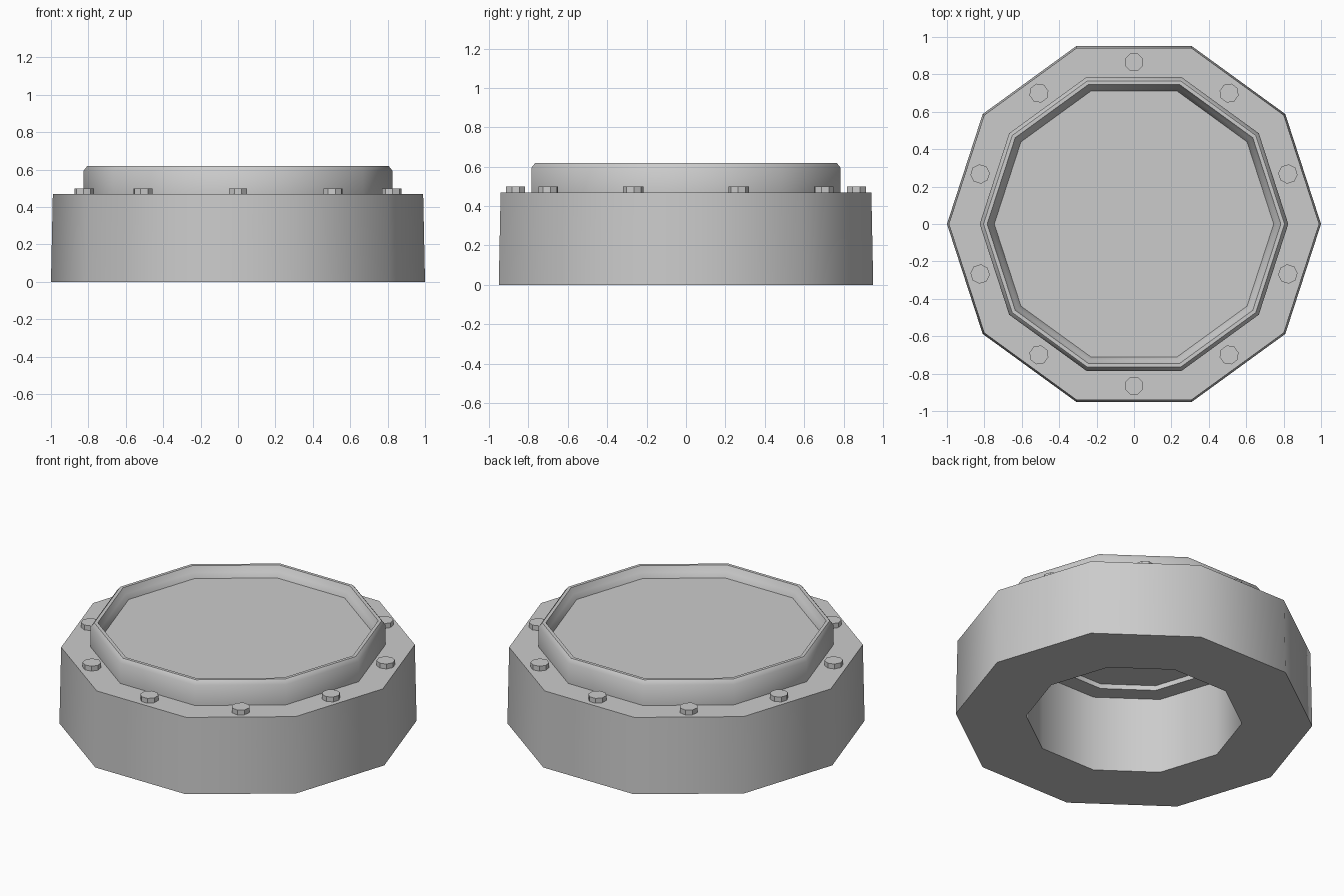
import bpy
import math

SIDES = 10

if "Cube" in bpy.data.objects:
    bpy.data.objects.remove(bpy.data.objects["Cube"], do_unlink=True)

# One plain metal colour
grey = bpy.data.materials.new("grey_metal")
grey.use_nodes = True
colour = (0.6, 0.6, 0.6, 1.0)
grey.diffuse_color = colour
grey.node_tree.nodes["Principled BSDF"].inputs["Base Color"].default_value = colour


def finish(obj, angle):
    obj.data.materials.append(grey)
    bpy.ops.object.select_all(action="DESELECT")
    obj.select_set(True)
    bpy.context.view_layer.objects.active = obj
    bpy.ops.object.shade_smooth_by_angle(angle=math.radians(angle))


def lathe(name, profile, sides=SIDES, closed=True, angle=40):
    """Turn a (radius, height) profile about z; open profiles get end caps."""
    n = len(profile)
    verts = []
    for s in range(sides):
        a = math.tau * s / sides
        verts += [(r * math.cos(a), r * math.sin(a), z) for r, z in profile]
    faces = []
    for s in range(sides):
        t = (s + 1) % sides
        for i in range(n if closed else n - 1):
            j = (i + 1) % n
            faces.append((s * n + i, t * n + i, t * n + j, s * n + j))
    if not closed:
        faces.append([s * n for s in reversed(range(sides))])
        faces.append([s * n + n - 1 for s in range(sides)])
    mesh = bpy.data.meshes.new(name)
    mesh.from_pydata(verts, [], faces)
    mesh.update()
    obj = bpy.data.objects.new(name, mesh)
    bpy.context.collection.objects.link(obj)
    finish(obj, angle)
    return obj


# Heavy outer ring with an open well underneath
lathe("base_ring", [(0.605, 0), (1.0, 0), (0.99, 0.47), (0.605, 0.47)])

# Raised collar with a bevelled rim, and the ledge inside the well
lathe("collar", [(0.5, 0.47), (0.825, 0.47), (0.825, 0.595), (0.805, 0.62),
                 (0.785, 0.62), (0.768, 0.585), (0.747, 0.557),
                 (0.745, 0.5), (0.5, 0.5)])

# Flat lid recessed in the collar
lathe("lid", [(0.75, 0.5), (0.75, 0.557)], closed=False)

# Bolt heads, one at the middle of each side
for k in range(SIDES):
    a = math.tau * (k + 0.5) / SIDES
    bolt = lathe(f"bolt_{k + 1}", [(0.052, 0.46), (0.052, 0.5)], sides=8,
                 closed=False, angle=30)
    bolt.location = (0.865 * math.cos(a), 0.865 * math.sin(a), 0)
    bolt.rotation_euler.z = a + math.pi / 8
